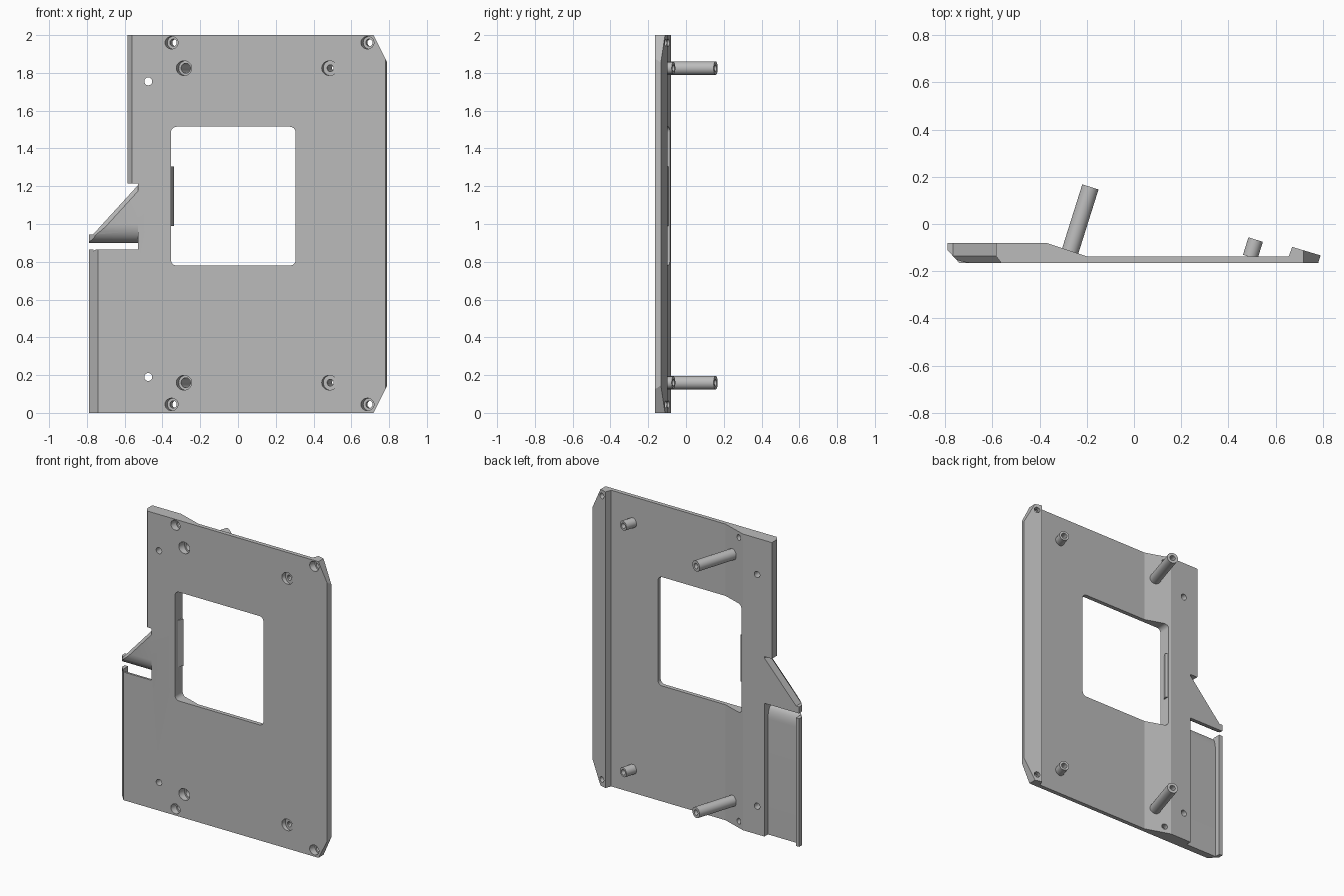
import bpy, bmesh, math
from mathutils import Vector

cube = bpy.data.objects.get("Cube")
if cube:
    bpy.data.objects.remove(cube, do_unlink=True)

grey = bpy.data.materials.new("plain grey")
grey.use_nodes = True
COLOR = (0.5, 0.5, 0.5, 1)
grey.diffuse_color = COLOR
grey.node_tree.nodes["Principled BSDF"].inputs["Base Color"].default_value = COLOR


def loft(name, rings):
    """Closed solid through rings of 3D points that share one count."""
    bm = bmesh.new()
    loops = [[bm.verts.new(p) for p in ring] for ring in rings]
    bm.faces.new(loops[0])
    bm.faces.new(loops[-1])
    n = len(loops[0])
    for a, b in zip(loops, loops[1:]):
        for i in range(n):
            j = (i + 1) % n
            bm.faces.new((a[i], a[j], b[j], b[i]))
    bmesh.ops.recalc_face_normals(bm, faces=bm.faces)
    mesh = bpy.data.meshes.new(name)
    bm.to_mesh(mesh)
    bm.free()
    mesh.materials.append(grey)
    ob = bpy.data.objects.new(name, mesh)
    bpy.context.collection.objects.link(ob)
    return ob


def along_x(name, pts, x0, x1):
    return loft(name, [[(x, y, z) for y, z in pts] for x in (x0, x1)])


def along_y(name, pts, y0, y1):
    return loft(name, [[(x, y, z) for x, z in pts] for y in (y0, y1)])


def along_z(name, pts, z0, z1):
    return loft(name, [[(x, y, z) for x, y in pts] for z in (z0, z1)])


def rod(name, start, end, radius, sides=32):
    start, end = Vector(start), Vector(end)
    axis = (end - start).normalized()
    up = Vector((0, 0, 1))
    side = axis.cross(up)
    angles = [2 * math.pi * i / sides for i in range(sides)]
    return loft(name, [[c + radius * (side * math.cos(a) + up * math.sin(a))
                        for a in angles] for c in (start, end)])


def arc(cx, cy, rx, ry, a0, a1, steps=8):
    angles = [math.radians(a0 + (a1 - a0) * i / steps) for i in range(steps + 1)]
    return [(cx + rx * math.cos(a), cy + ry * math.sin(a)) for a in angles]


def cut(cutter, *targets):
    for ob in targets:
        mod = ob.modifiers.new("cut", "BOOLEAN")
        mod.operation, mod.solver, mod.object = "DIFFERENCE", "EXACT", cutter
        bpy.context.view_layer.objects.active = ob
        bpy.ops.object.modifier_apply(modifier=mod.name)
    bpy.data.objects.remove(cutter, do_unlink=True)


# Plate: one cross-section with a thick side, a ramp and a ridge
plate = along_z("plate", [
    (-0.79, -0.08), (-0.37, -0.08), (-0.20, -0.137), (0.655, -0.137),
    (0.67, -0.097), (0.79, -0.133), (0.78, -0.165), (-0.74, -0.165),
    (-0.79, -0.11)], 0, 2)

# Stepped and sloping upper side edge, chamfered toward the front
outer = [(-1, 2.1), (-0.585, 2.1), (-0.585, 1.215), (-0.53, 1.215),
         (-0.53, 1.205), (-0.767, 0.945), (-1, 0.945)]
inner = [(-1, 2.1), (-0.56, 2.1), (-0.56, 1.215), (-0.53, 1.215),
         (-0.53, 1.17), (-0.735, 0.945), (-1, 0.945)]
cut(loft("side_cutter", [[(x, y, z) for x, z in ring] for ring, y in
                         ((outer, 0), (outer, -0.135), (inner, -0.168))]), plate)

# Clipped corners on the ridge side
for flip in (False, True):
    tri = [(0.717, 2), (0.79, 1.855), (0.9, 1.855), (0.9, 2.1), (0.717, 2.1)]
    cut(along_y("corner_cutter", [(x, 2 - z if flip else z) for x, z in tri],
                -0.3, 0.1), plate)

# Slot with the rounded lower lip of the wedge
lip = arc(-0.085, 1.0, 0.08, 0.1, 270, 180)
cut(along_x("slot_cutter", [(-0.2, 0.865), (0, 0.865), (0, 0.9)] + lip
            + [(-0.2, 1.0)], -0.9, -0.53), plate)

# Recessed back panel that rounds over at its top
curve = arc(-0.155, 0.78, 0.037, 0.085, 0, 90)
cut(along_x("recess_cutter", [(0, -0.1), (-0.118, -0.1)] + curve
            + [(-0.155, 0.87), (0, 0.87)], -0.765, -0.53), plate)

# Window with rounded corners
r = 0.03
window = []
for cx, cz, a in ((0.305 - r, 1.515 - r, 0), (-0.355 + r, 1.515 - r, 90),
                  (-0.355 + r, 0.78 + r, 180), (0.305 - r, 0.78 + r, 270)):
    window += arc(cx, cz, r, r, a, a + 90, 6)
cut(along_y("window_cutter", window, -0.3, 0.1), plate)
tab = along_z("window_tab", [(-0.365, -0.155), (-0.365, -0.09),
                             (-0.338, -0.1)], 0.99, 1.305)

# Straight pin holes
for z in (0.19, 1.755):
    cut(rod("pin_hole_cutter", (-0.475, -0.3, z), (-0.475, 0.1, z), 0.021), plate)


def on_axis(x, y, z):
    """Point at depth y on a tilted axis that meets the front face at x."""
    return (x + (y + 0.165) * 0.315, y, z)


# Tilted posts with countersunk bores
posts = []
for level, z in (("lower", 0.16), ("upper", 1.825)):
    for kind, x, tip, rad, seat in (("long", -0.286, 0.157, 0.036, -0.135),
                                    ("short", 0.484, -0.066, 0.032, -0.15)):
        post = rod(f"{level}_{kind}_post", on_axis(x, -0.14, z),
                   on_axis(x, tip, z), rad)
        posts.append(post)
        cut(rod("seat_cutter", on_axis(x, -0.2, z), on_axis(x, seat, z), 0.039),
            plate, post)
        if kind == "long":
            cut(rod("deep_cutter", on_axis(x, -0.2, z), on_axis(x, 0.05, z),
                    0.026), plate, post)
        cut(rod("bore_cutter", on_axis(x, -0.2, z), on_axis(x, 0.3, z), 0.018),
            plate, post)

# Tilted corner screw holes
for z in (0.045, 1.96):
    for x in (-0.352, 0.685):
        cut(rod("head_cutter", on_axis(x, -0.2, z), on_axis(x, -0.135, z), 0.033),
            plate)
        cut(rod("screw_cutter", on_axis(x, -0.2, z), on_axis(x, 0.1, z), 0.019),
            plate)

# Smooth the round surfaces, keep the hard edges
bpy.ops.object.select_all(action="DESELECT")
for ob in [plate, tab] + posts:
    ob.select_set(True)
bpy.context.view_layer.objects.active = plate
bpy.ops.object.shade_smooth_by_angle(angle=math.radians(17))
